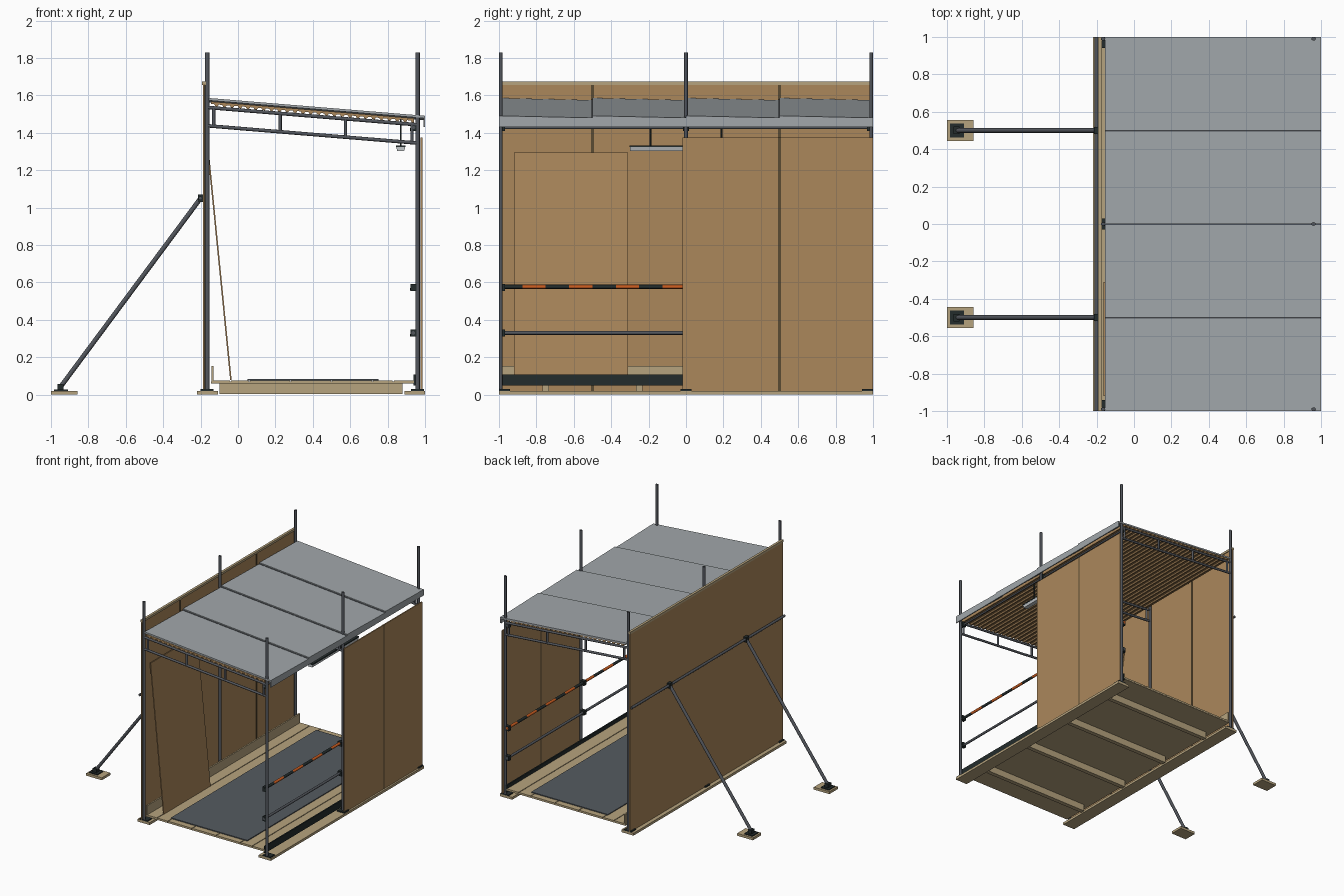
import bpy
from mathutils import Vector

if "Cube" in bpy.data.objects:
    bpy.data.objects.remove(bpy.data.objects["Cube"])


def mat(name, r, g, b):
    m = bpy.data.materials.new(name)
    m.diffuse_color = (r, g, b, 1)
    m.use_nodes = True
    m.node_tree.nodes["Principled BSDF"].inputs["Base Color"].default_value = m.diffuse_color
    return m


PLY = mat("plywood", .41, .245, .105)
TIMBER = mat("pale timber", .47, .37, .21)
SEAM = mat("dark seam", .10, .07, .032)
ROOF = mat("roof grey", .36, .39, .41)
STEEL = mat("steel", .085, .093, .108)
BLACK = mat("black", .017, .025, .025)
MAT = mat("floor grey", .09, .104, .118)
ORANGE = mat("orange", .60, .11, .015)
LAMP = mat("lamp grey", .55, .58, .60)


def mesh(name, verts, faces, m):
    me = bpy.data.meshes.new(name)
    me.from_pydata(verts, [], faces)
    me.materials.append(m)
    ob = bpy.data.objects.new(name, me)
    bpy.context.collection.objects.link(ob)
    return ob


def prism(name, profile, y0, y1, m, dz0=0, dz1=0):
    """Extrude an x-z outline along y, with an optional height shift per end."""
    n = len(profile)
    v = [(x, y0, z + dz0) for x, z in profile] + [(x, y1, z + dz1) for x, z in profile]
    f = [tuple(range(n)), tuple(range(2 * n - 1, n - 1, -1))]
    f += [(i, i + n, (i + 1) % n + n, (i + 1) % n) for i in range(n)]
    ob = mesh(name, v, f, m)
    import bmesh
    bm = bmesh.new()
    bm.from_mesh(ob.data)
    bmesh.ops.recalc_face_normals(bm, faces=bm.faces)
    bm.to_mesh(ob.data)
    bm.free()
    return ob


def box(name, x0, x1, y0, y1, z0, z1, m):
    return prism(name, [(x0, z0), (x1, z0), (x1, z1), (x0, z1)], y0, y1, m)


def tube(name, a, b, r, m, sides=12, squash=1.0):
    a, b = Vector(a), Vector(b)
    d = b - a
    bpy.ops.mesh.primitive_cylinder_add(vertices=sides, radius=r, depth=d.length)
    ob = bpy.context.object
    ob.name = name
    ob.location = (a + b) / 2
    ob.rotation_euler = d.to_track_quat('Z', 'Y').to_euler()
    ob.scale.y = squash
    for p in ob.data.polygons:
        p.use_smooth = len(p.vertices) == 4
    ob.data.materials.append(m)
    return ob


def coupler(x, y, z):
    box("coupler", x - .017, x + .017, y - .015, y + .015, z - .02, z + .018, BLACK)
    tube("coupler_bolt", (x - .02, y, z - .012), (x + .02, y, z - .012), .007, BLACK, 6)


XL, XR = -.165, .96
ROWS = (-.99, 0, .99)


def slope(x, z_left):
    """Height of a line falling with the roof pitch."""
    return z_left - (x + .155) * .0825


# Sole boards under the posts
box("left_sole_board", -.22, -.108, -1, 1, 0, .02, TIMBER)
box("right_sole_board", .89, 1, -1, 1, 0, .02, TIMBER)

# Posts, feet and roof trusses
for y in ROWS:
    for x in (XL, XR):
        tube("post", (x, y, .02), (x, y, 1.83), .012, STEEL, 12, .8)
        yc = max(-.97, min(.97, y))
        box("post_foot", x - .035, x + .035, yc - .03, yc + .03, .02, .029, BLACK)
    for z in (1.535, 1.437):
        tube("truss_chord", (XL, y, slope(XL, z)), (XR, y, slope(XR, z)), .0095, STEEL)
    for x in (-.13, .225, .575, .93):
        tube("truss_upright", (x, y, slope(x, 1.437)), (x, y, slope(x, 1.535)), .009, STEEL)
    yc = max(-.983, min(.983, y))
    for z in (1.43, .575, .33):
        coupler(.94, yc, z)

# Eaves tubes
tube("right_eaves_tube", (.94, -1, 1.428), (.94, 1, 1.428), .008, STEEL)

# Corrugated roof underlay
teeth = []
N = 26
for i in range(N):
    x = -.145 + i * .042
    for dx, z in ((0, 1.555), (.018, 1.555), (.024, 1.545), (.036, 1.545)):
        teeth.append((x + dx, slope(x + dx, z)))
end = teeth[-1][0]
prism("roof_corrugation", teeth + [(end, slope(end, 1.568)), (-.145, slope(-.145, 1.568))],
      -.995, .995, PLY)

# Four lapped roof sheets and the fascia
for i in range(4):
    y = -1 + i * .5
    prism("roof_sheet", [(-.155, 1.566), (1, 1.471), (1, 1.484), (-.155, 1.579)],
          y, y + .5, ROOF, .007, -.004)
    if i:
        prism("roof_lap_shadow", [(-.155, 1.576), (1, 1.481), (1, 1.4845), (-.155, 1.5795)],
              y - .005, y, STEEL, -.002, -.002)
box("roof_fascia", .991, 1, -1, 1, 1.432, 1.482, ROOF)

# Left wall with cap and seams
box("left_wall", -.188, -.179, -1, 1, .02, 1.66, PLY)
box("left_wall_cap", -.192, -.172, -1, 1, 1.657, 1.675, TIMBER)
for y in (-.5, .5):
    box("left_wall_seam", -.1792, -.176, y - .007, y + .007, .02, 1.655, SEAM)

# Right wall with seam
box("right_wall", .977, .986, -.018, 1, .02, 1.375, PLY)
box("right_wall_seam", .985, .9875, .493, .507, .02, 1.375, SEAM)
box("right_wall_seam_inner", .9755, .978, .493, .507, .02, 1.375, SEAM)

# Leaning board
prism("leaning_board", [(-.042, .078), (-.034, .078), (-.155, 1.295), (-.163, 1.295)],
      -.92, -.31, PLY)

# Floor: joists, deck boards, grey mat
for y in (-.75, -.25, .25, .75):
    box("floor_joist", -.1, .88, y - .018, y + .018, .004, .062, TIMBER)
box("floor_base", -.145, .945, -.998, .998, .06, .07, TIMBER)
edges = [-.145, -.04, .06, .28, .5, .72, .83, .945]
for a, b in zip(edges, edges[1:]):
    box("deck_board", a + .003, b - .003, -1, 1, .062, .077, TIMBER)
box("floor_mat", .05, .75, -.95, .95, .076, .084, MAT)

# Toe boards
box("left_toe_board", -.143, -.131, -1, 1, .077, .153, TIMBER)
box("right_toe_board", .938, .949, -1, 1, .05, .107, BLACK)

# Guard rails, the upper one striped
tube("lower_guard_rail", (.937, -1, .33), (.937, 1, .33), .010, STEEL)
STEP = .1235
for i in range(16):
    y = -1 + i * .125
    tube("striped_guard_rail", (.937, y, .577), (.937, y + .125, .577), .011,
         ORANGE if i % 2 else BLACK)

# Outer wall rail and raking braces on pads
tube("outer_wall_rail", (-.201, -1, 1.05), (-.201, 1, 1.05), .010, STEEL)
for y in (-.5, .5):
    tube("raking_brace", (-.95, y, .04), (-.2, y, 1.05), .0125, STEEL)
    box("brace_coupler", -.215, -.183, y - .018, y + .018, 1.03, 1.07, BLACK)
    box("brace_pad", -1, -.857, y - .055, y + .055, 0, .02, TIMBER)
    box("brace_foot", -.985, -.91, y - .038, y + .038, .02, .028, BLACK)
    box("brace_knuckle", -.965, -.932, y - .02, y + .02, .028, .058, BLACK)

# Hanging lamp
prism("lamp_body", [(.852, 1.302), (.888, 1.302), (.894, 1.323), (.846, 1.323)], -.3, .3, LAMP)
box("lamp_top", .844, .896, -.302, .302, 1.323, 1.333, BLACK)
for y in (-.19, .19):
    tube("lamp_hanger", (.87, y, 1.33), (.87, y, 1.47), .005, BLACK, 8)
